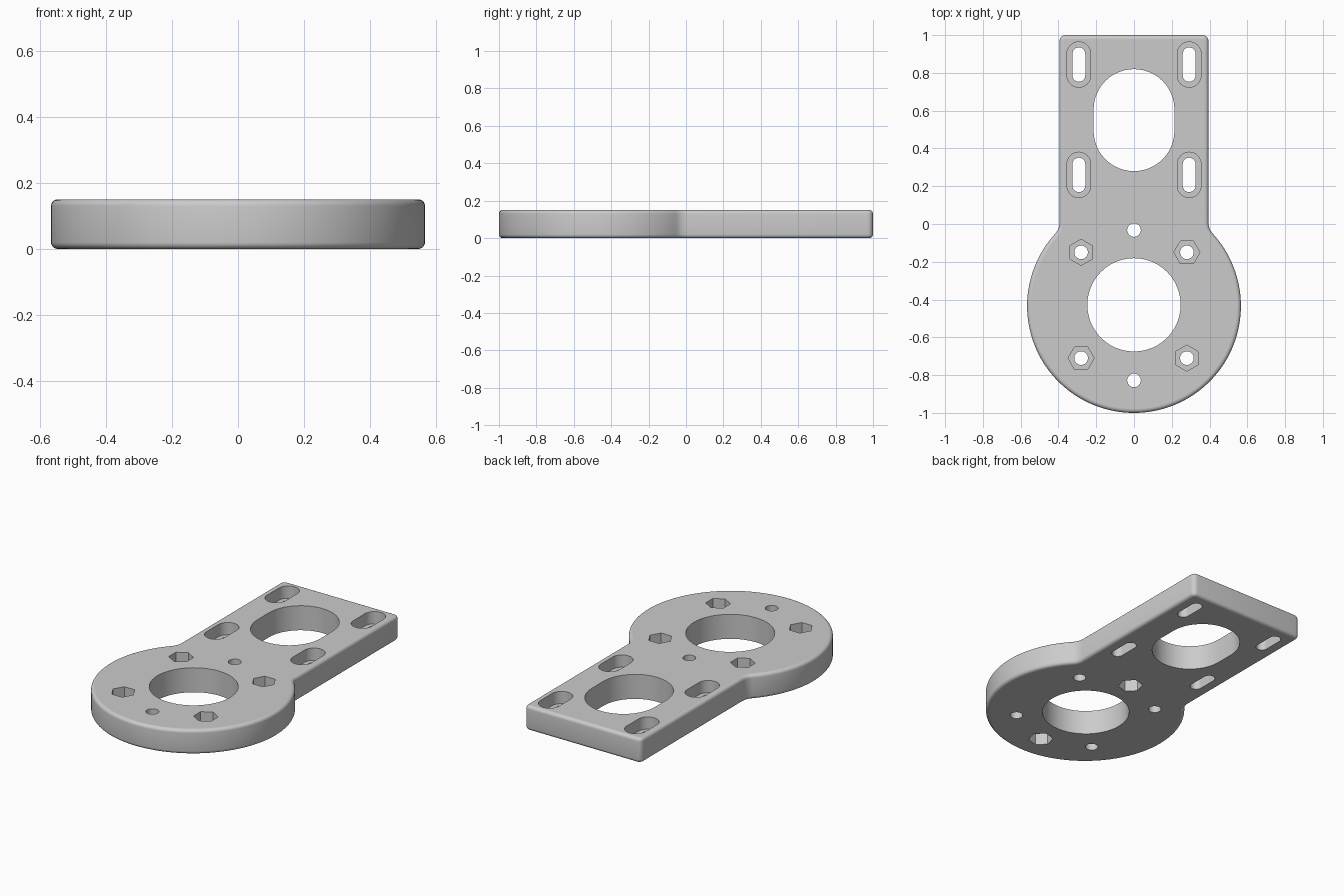
import bpy, bmesh
from math import sin, cos, pi, atan2, sqrt, radians
from mathutils import Vector

cube = bpy.data.objects.get("Cube")
if cube:
    bpy.data.objects.remove(cube)

THICK, HALF_W, DISC_R, DISC_Y = 0.15, 0.394, 0.566, -0.434
HOLE_Y = -0.43
POCKET = 0.075

steel = bpy.data.materials.new("grey_metal")
steel.use_nodes = True
GREY = (0.6, 0.6, 0.6, 1)
steel.diffuse_color = GREY
steel.node_tree.nodes["Principled BSDF"].inputs["Base Color"].default_value = GREY


def arc(cx, cy, r, a0, a1, n):
    """Points along an arc, both ends included."""
    angles = [a0 + (a1 - a0) * i / n for i in range(n + 1)]
    return [(cx + r * cos(a), cy + r * sin(a)) for a in angles]


def outline(d):
    """Plate outline shrunk by d: disc, neck fillets and squared end."""
    w, r, fillet, corner = HALF_W - d, DISC_R - d, 0.09 + d, 0.03 - d
    fx = w + fillet
    fy = DISC_Y + sqrt((r + fillet) ** 2 - fx ** 2)
    meet = atan2(fy - DISC_Y, fx)
    pts = arc(0, DISC_Y, r, -pi / 2, meet, 48)
    pts += arc(fx, fy, fillet, meet + pi, pi, 8)[1:]
    pts += arc(w - corner, 1 - d - corner, corner, 0, pi / 2, 5)
    return pts + [(-x, y) for x, y in reversed(pts[1:])]


def slot(cx, cy, r, half):
    """Upright slot; half is the straight half-length (0 gives a circle)."""
    if half == 0:
        return arc(cx, cy, r, 0, 2 * pi, 48)[:-1]
    return (arc(cx, cy + half, r, 0, pi, 24)
            + arc(cx, cy - half, r, pi, 2 * pi, 24))


def hexagon(cx, cy, r, turn):
    """Hexagon sampled along its sides, to match a 48 point circle."""
    pts = []
    for k in range(6):
        a, b = (Vector((cos(t), sin(t))) * r
                for t in (turn + k * pi / 3, turn + (k + 1) * pi / 3))
        pts += [(cx + p.x, cy + p.y) for p in (a.lerp(b, i / 8) for i in range(8))]
    return pts


def loft(bm, rings):
    """Closed solid through (points, z) rings of equal length."""
    loops = [[bm.verts.new((x, y, z)) for x, y in pts] for pts, z in rings]
    for low, high in zip(loops, loops[1:]):
        for i in range(len(low)):
            j = (i + 1) % len(low)
            bm.faces.new((low[i], low[j], high[j], high[i]))
    bm.faces.new(loops[0][::-1])
    bm.faces.new(loops[-1])


def finish(bm, name):
    bmesh.ops.recalc_face_normals(bm, faces=bm.faces)
    mesh = bpy.data.meshes.new(name)
    bm.to_mesh(mesh)
    bm.free()
    mesh.materials.append(steel)
    obj = bpy.data.objects.new(name, mesh)
    bpy.context.collection.objects.link(obj)
    return obj


# Plate body with rounded top and bottom rims
bm = bmesh.new()
RIM, STEPS = 0.02, 5
bend = [(RIM * (1 - sin(a)), RIM * (1 - cos(a)))
        for a in (pi / 2 * i / STEPS for i in range(STEPS + 1))]
rings = [(outline(d), z) for d, z in bend]
rings += [(outline(d), THICK - z) for d, z in reversed(bend)]
loft(bm, rings)
plate = finish(bm, "mounting_plate")

# Openings: central bore and large slot
bm = bmesh.new()
BELOW, ABOVE = -0.1, THICK + 0.1
for ring in (slot(0, HOLE_Y + 0.002, 0.247, 0), slot(0, 0.55, 0.214, 0.056)):
    loft(bm, [(ring, BELOW), (ring, ABOVE)])

# Four adjustment slots, recessed from the top
for x in (-0.292, 0.292):
    for y in (0.26, 0.844):
        inner, outer = slot(x, y, 0.034, 0.057), slot(x, y, 0.063, 0.057)
        step = THICK - POCKET
        loft(bm, [(inner, BELOW), (inner, step), (outer, step), (outer, ABOVE)])

# Four bolt holes with hexagonal pockets in the top
for sx in (-1, 1):
    for sy in (-1, 1):
        x, y = 0.28 * sx, HOLE_Y + 0.28 * sy
        hole = slot(x, y, 0.036, 0)
        pocket = hexagon(x, y, 0.069, 0 if sx * sy > 0 else pi / 6)
        step = THICK - POCKET
        loft(bm, [(hole, BELOW), (hole, step), (pocket, step), (pocket, ABOVE)])

# Two bolt holes with hexagonal pockets in the underside
for sy in (-1, 1):
    y = HOLE_Y + 0.398 * sy
    hole, pocket = slot(0, y, 0.036, 0), hexagon(0, y, 0.07, radians(15))
    loft(bm, [(pocket, BELOW), (pocket, POCKET), (hole, POCKET), (hole, ABOVE)])
cutter = finish(bm, "hole_cutter")
cutter.hide_render = True

# Cut the openings and keep the result as plain mesh
cut = plate.modifiers.new("openings", 'BOOLEAN')
cut.operation, cut.solver, cut.object = 'DIFFERENCE', 'EXACT', cutter
bpy.context.view_layer.update()
bpy.context.view_layer.objects.active = plate
plate.select_set(True)
bpy.ops.object.modifier_apply(modifier=cut.name)
bpy.data.objects.remove(cutter)

# Smooth the curved walls, keep flat faces crisp
bpy.ops.object.shade_smooth_by_angle(angle=radians(30))
bm = bmesh.new()
bm.from_mesh(plate.data)
for face in bm.faces:
    if abs(face.normal.z) > 0.999:
        face.smooth = False
        for edge in face.edges:
            edge.smooth = False
bm.to_mesh(plate.data)
bm.free()
